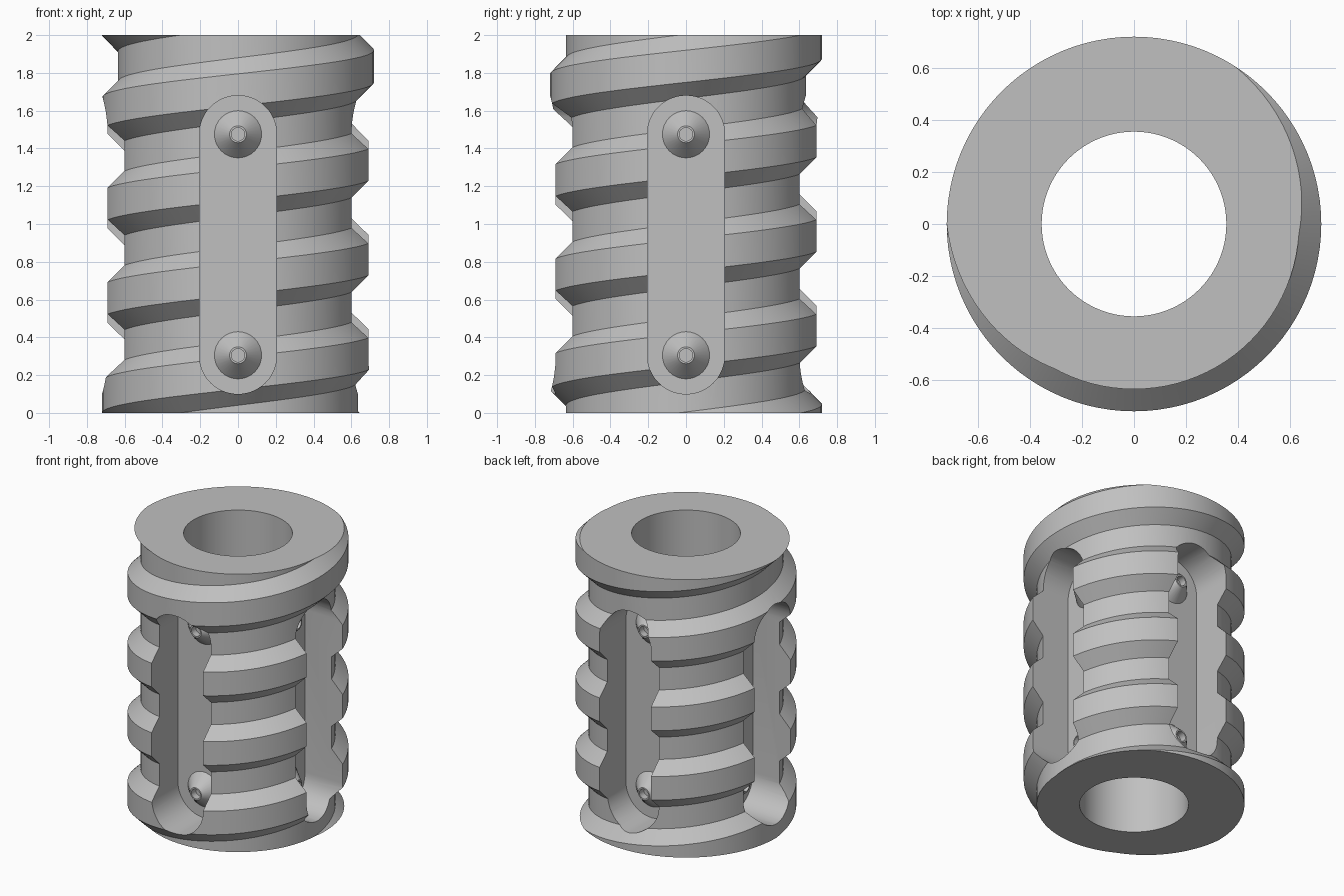
import bpy, bmesh, math
from math import pi, cos, sin
from mathutils import Matrix, Vector

cube = bpy.data.objects.get("Cube")
if cube:
    bpy.data.objects.remove(cube)

ROOT, CREST, BORE = 0.635, 0.72, 0.355
HEIGHT, PITCH, STEPS = 2.0, 0.5, 96
FLOOR, SLOT_R = 0.39, 0.205
HOLE_Z = (0.305, 1.475)

grey = bpy.data.materials.new("plain grey")
grey.use_nodes = True
grey.diffuse_color = (0.53, 0.53, 0.53, 1)
grey.node_tree.nodes["Principled BSDF"].inputs["Base Color"].default_value = (0.53, 0.53, 0.53, 1)


def make_object(name, bm):
    bmesh.ops.recalc_face_normals(bm, faces=bm.faces)
    mesh = bpy.data.meshes.new(name)
    bm.to_mesh(mesh)
    bm.free()
    mesh.materials.append(grey)
    obj = bpy.data.objects.new(name, mesh)
    bpy.context.collection.objects.link(obj)
    return obj


def activate(obj):
    bpy.ops.object.select_all(action='DESELECT')
    obj.select_set(True)
    bpy.context.view_layer.objects.active = obj


# Threaded body: a trapezoid thread wound as one continuous helical surface
bm = bmesh.new()
profile = [(-0.17, ROOT), (-0.085, CREST), (0.085, CREST), (0.17, ROOT)]
rows = [(0.335 + PITCH * k + dz, r) for k in range(-3, 6) for dz, r in profile]
columns = []
for i in range(STEPS):
    a = 2 * pi * i / STEPS
    columns.append([bm.verts.new((r * cos(a), r * sin(a), z + PITCH * i / STEPS))
                    for z, r in rows])
columns.append(columns[0][len(profile):])      # the seam joins one turn higher
for left, right in zip(columns, columns[1:]):
    for j in range(min(len(left), len(right)) - 1):
        bm.faces.new((left[j], right[j], right[j + 1], left[j + 1]))

# Flat ends
for z, side in ((0, -1), (HEIGHT, 1)):
    cut = bmesh.ops.bisect_plane(bm, geom=bm.verts[:] + bm.edges[:] + bm.faces[:],
                                 plane_co=(0, 0, z), plane_no=(0, 0, side),
                                 clear_outer=True)
    rim = [e for e in cut["geom_cut"] if isinstance(e, bmesh.types.BMEdge) and e.is_boundary]
    bmesh.ops.holes_fill(bm, edges=rim, sides=0)
body = make_object("threaded_body", bm)

# Cutter: central bore and four round-ended slots
bm = bmesh.new()
bmesh.ops.create_cone(bm, cap_ends=True, segments=96, radius1=BORE, radius2=BORE,
                      depth=3, matrix=Matrix.Translation((0, 0, 1)))
outline = []
for start, z in ((0, HOLE_Z[1]), (pi, HOLE_Z[0])):
    for k in range(25):
        a = start + pi * k / 24
        outline.append((SLOT_R * cos(a), z + SLOT_R * sin(a)))
for q in range(4):
    turn = Matrix.Rotation(q * pi / 2, 3, 'Z')
    face = bm.faces.new([bm.verts.new(turn @ Vector((x, -FLOOR, z))) for x, z in outline])
    pushed = bmesh.ops.extrude_face_region(bm, geom=[face], use_keep_orig=True)
    bmesh.ops.translate(bm, vec=turn @ Vector((0, -0.6, 0)),
                        verts=[v for v in pushed["geom"] if isinstance(v, bmesh.types.BMVert)])
cutter = make_object("bore_and_slot_cutter", bm)
cutter.hide_render = True

activate(body)
mod = body.modifiers.new("cut", 'BOOLEAN')
mod.operation = 'DIFFERENCE'
mod.solver = 'EXACT'
mod.object = cutter
bpy.ops.object.modifier_apply(modifier=mod.name)
bpy.data.objects.remove(cutter)
bpy.ops.object.shade_smooth_by_angle(angle=math.radians(25))

# Conical nozzles with a blind hole, two on each slot floor
nozzle_profile = [(0.125, 0.385), (0.125, FLOOR), (0.045, 0.48), (0.035, 0.48), (0.035, 0.43)]
SIDES = 32


def nozzle(name, z, quarter):
    bm = bmesh.new()
    turn = Matrix.Rotation(quarter * pi / 2, 3, 'Z')
    rings = []
    for r, d in nozzle_profile:
        rings.append([bm.verts.new(turn @ Vector((r * cos(2 * pi * k / SIDES), -d,
                                                  z + r * sin(2 * pi * k / SIDES))))
                      for k in range(SIDES)])
    for a, b in zip(rings, rings[1:]):
        for k in range(SIDES):
            n = (k + 1) % SIDES
            bm.faces.new((a[k], a[n], b[n], b[k]))
    bm.faces.new(rings[0])
    bm.faces.new(rings[-1])
    activate(make_object(name, bm))
    bpy.ops.object.shade_smooth_by_angle(angle=math.radians(25))


for q, side in enumerate(("front", "left", "back", "right")):
    for level, z in zip(("lower", "upper"), HOLE_Z):
        nozzle(f"{side}_{level}_nozzle", z, q)
